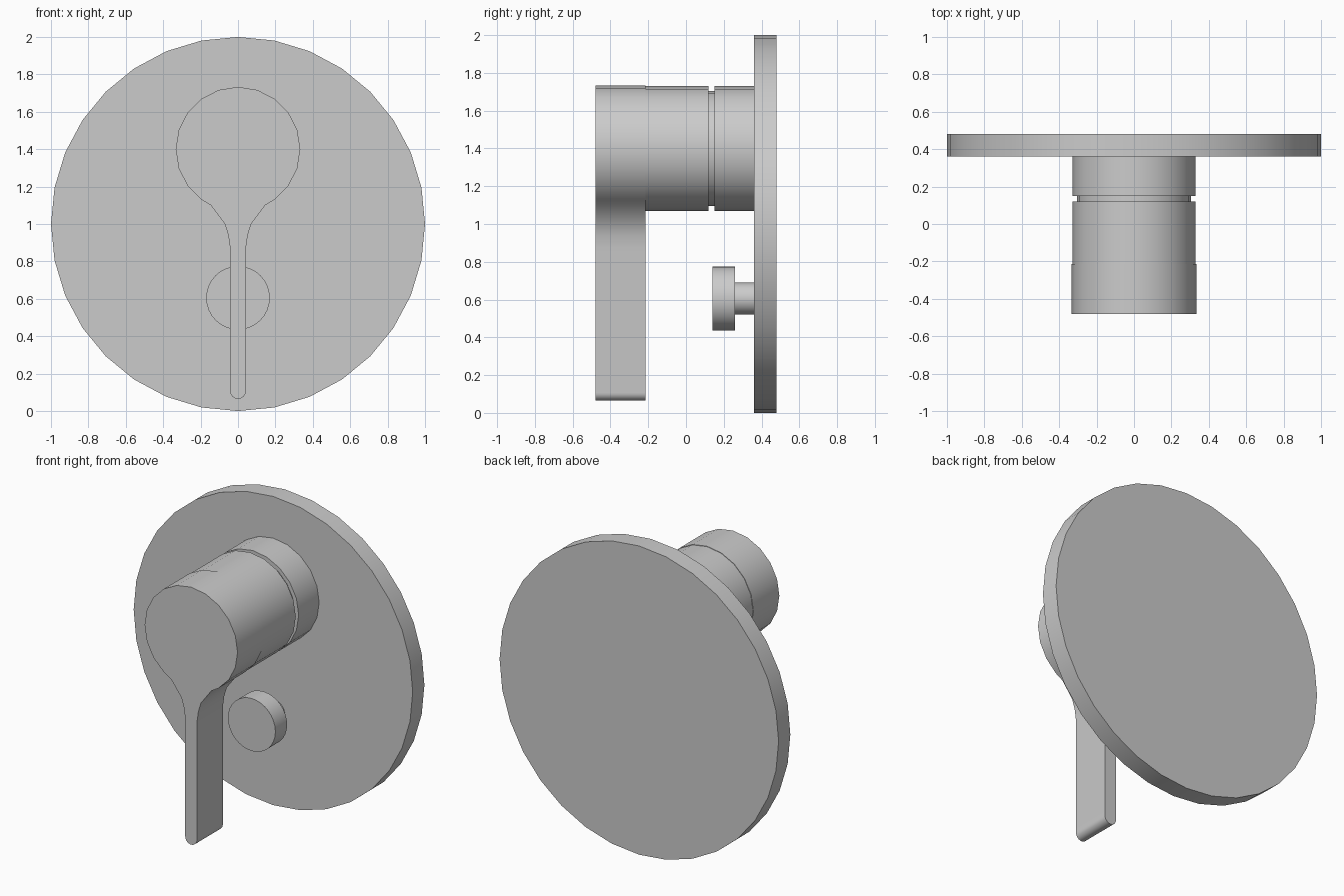
import bpy, bmesh
from math import sin, cos, pi, radians

if "Cube" in bpy.data.objects:
    bpy.data.objects.remove(bpy.data.objects["Cube"])


def finish(name, bm):
    bmesh.ops.recalc_face_normals(bm, faces=bm.faces)
    mesh = bpy.data.meshes.new(name)
    bm.to_mesh(mesh)
    bm.free()
    obj = bpy.data.objects.new(name, mesh)
    bpy.context.collection.objects.link(obj)
    bpy.ops.object.select_all(action='DESELECT')
    obj.select_set(True)
    bpy.context.view_layer.objects.active = obj
    bpy.ops.object.shade_smooth_by_angle(angle=radians(30))
    return obj


def loft(name, rings, cap_front=True, cap_back=True):
    """Join rings of points running from front to back."""
    bm = bmesh.new()
    loops = [[bm.verts.new(p) for p in ring] for ring in rings]
    for a, b in zip(loops, loops[1:]):
        n = len(a)
        for i in range(n):
            j = (i + 1) % n
            bm.faces.new((a[i], a[j], b[j], b[i]))
    if cap_front:
        bm.faces.new(loops[0])
    if cap_back:
        bm.faces.new(loops[-1])
    return finish(name, bm)


def turned(name, profile, z, sides, **caps):
    """Turn (radius, y) steps about an axis parallel to y."""
    return loft(name, [[(r * sin(2 * pi * i / sides), y, z + r * cos(2 * pi * i / sides))
                        for i in range(sides)] for r, y in profile], **caps)


# Wall plate
turned("wall_plate", [(1, 0.36), (1, 0.48)], 1.0, 32)

# Valve body behind the lever, with its groove and base collar
turned("valve_body", [(0.33, -0.215), (0.33, 0.12), (0.305, 0.12), (0.305, 0.15),
                      (0.33, 0.15), (0.33, 0.36)], 1.4, 20,
       cap_front=False, cap_back=False)

# Lever: round head flowing into a thin handle with a rounded tip
half = [(0.333 * sin(a), 1.4 + 0.333 * cos(a)) for a in [i * pi / 10 for i in range(1, 9)]]
half += [(0.145, 1.10), (0.07, 1.0), (0.052, 0.94), (0.042, 0.87)]
half += [(0.042 * cos(a), 0.107 - 0.042 * sin(a)) for a in [i * pi / 12 for i in range(6)]]
outline = [(0, 1.733)] + half + [(0, 0.065)] + [(-x, z) for x, z in reversed(half)]
loft("lever_handle", [[(x, y, z) for x, z in outline] for y in (-0.48, -0.215)])

# Diverter knob on its stem
turned("diverter_knob", [(0.17, 0.14), (0.17, 0.26), (0.085, 0.26), (0.085, 0.36)],
       0.605, 32, cap_back=False)
